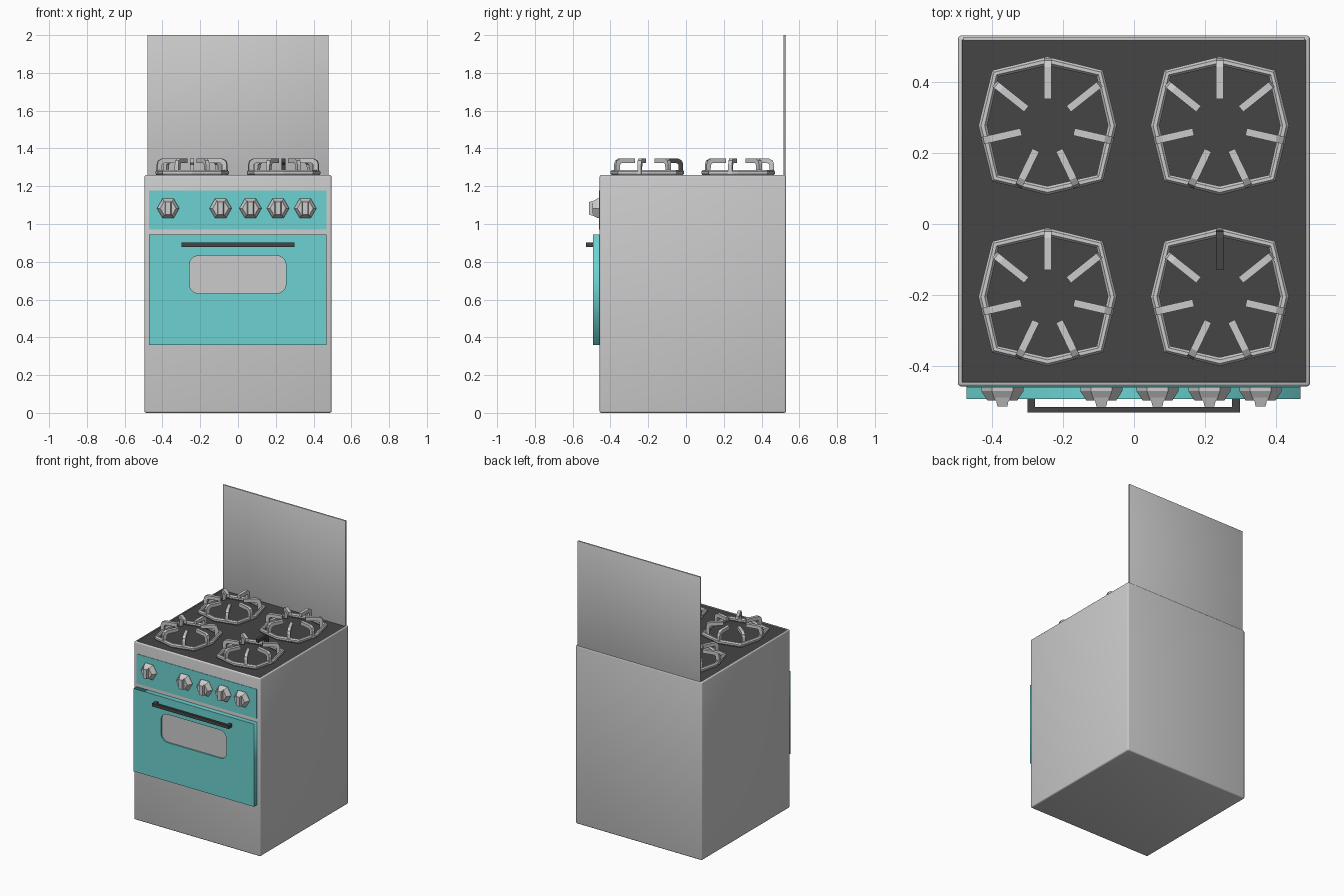
import bpy, bmesh, math
from mathutils import Vector, Matrix

if "Cube" in bpy.data.objects:
    bpy.data.objects.remove(bpy.data.objects["Cube"])


def material(name, rgb):
    m = bpy.data.materials.new(name)
    m.diffuse_color = (*rgb, 1)
    m.use_nodes = True
    m.node_tree.nodes["Principled BSDF"].inputs["Base Color"].default_value = m.diffuse_color
    return m


TEAL = material("teal_enamel", (0.15, 0.65, 0.64))
DARK = material("dark_enamel", (0.06, 0.06, 0.06))
GREY = material("grey_metal", (0.8, 0.8, 0.8))


def finish(name, bm, mats=(), smooth=None):
    bmesh.ops.recalc_face_normals(bm, faces=bm.faces)
    me = bpy.data.meshes.new(name)
    bm.to_mesh(me)
    bm.free()
    for m in mats:
        me.materials.append(m)
    ob = bpy.data.objects.new(name, me)
    bpy.context.collection.objects.link(ob)
    if smooth:
        bpy.ops.object.select_all(action='DESELECT')
        ob.select_set(True)
        bpy.context.view_layer.objects.active = ob
        bpy.ops.object.shade_smooth_by_angle(angle=math.radians(smooth))
    return ob


def add_box(bm, lo, hi):
    lo, hi = Vector(lo), Vector(hi)
    mat = Matrix.Translation((lo + hi) / 2) @ Matrix.Diagonal((*(hi - lo), 1))
    return bmesh.ops.create_cube(bm, size=1, matrix=mat)["verts"]


def box(name, lo, hi, mats=(), bevel=0):
    bm = bmesh.new()
    add_box(bm, lo, hi)
    if bevel:
        bmesh.ops.bevel(bm, geom=bm.edges[:], offset=bevel, segments=2,
                        profile=0.5, affect='EDGES')
    return finish(name, bm, mats, 40 if bevel else None)


def rounded_rect(x0, x1, z0, z1, r, n=6):
    pts = []
    for cx, cz, a0 in ((x1 - r, z1 - r, 0), (x0 + r, z1 - r, 90),
                       (x0 + r, z0 + r, 180), (x1 - r, z0 + r, 270)):
        for i in range(n + 1):
            a = math.radians(a0 + 90 * i / n)
            pts.append((cx + r * math.cos(a), cz + r * math.sin(a)))
    return pts


def front_plate(name, loops, y0, y1, mats=()):
    """Filled outline (later loops are holes) standing in the xz plane."""
    cu = bpy.data.curves.new(name, 'CURVE')
    cu.dimensions, cu.fill_mode, cu.extrude = '2D', 'BOTH', (y1 - y0) / 2
    for loop in loops:
        sp = cu.splines.new('POLY')
        sp.points.add(len(loop) - 1)
        for p, (x, z) in zip(sp.points, loop):
            p.co = (x, z, 0, 1)
        sp.use_cyclic_u = True
    for m in mats:
        cu.materials.append(m)
    ob = bpy.data.objects.new(name, cu)
    bpy.context.collection.objects.link(ob)
    ob.rotation_euler.x = math.pi / 2
    ob.location.y = (y0 + y1) / 2
    bpy.ops.object.select_all(action='DESELECT')
    ob.select_set(True)
    bpy.context.view_layer.objects.active = ob
    bpy.ops.object.convert(target='MESH')
    return ob


# Body with rounded edges and a sunken dark cooktop
bm = bmesh.new()
add_box(bm, (-0.495, -0.457, 0), (0.495, 0.53, 1.26))
bmesh.ops.bevel(bm, geom=bm.edges[:], offset=0.01, segments=3,
                profile=0.5, affect='EDGES')
top = max(bm.faces, key=lambda f: f.calc_center_median().z + f.calc_area())
bmesh.ops.inset_region(bm, faces=[top], thickness=0.003)
bmesh.ops.inset_region(bm, faces=[top], thickness=0.001, depth=-0.006)
top.material_index = 1
finish("stove_body", bm, (GREY, DARK), 35)

# Raised lid behind the cooktop
box("lid", (-0.48, 0.515, 1.25), (0.48, 0.526, 2.0), bevel=0.002)

# Control panel
box("control_panel", (-0.47, -0.460, 0.97), (0.468, -0.45, 1.178), (TEAL,))

# Oven door with a rounded window
frame = [(-0.471, 0.36), (0.468, 0.36), (0.468, 0.945), (-0.471, 0.945)]
front_plate("oven_door", [frame, rounded_rect(-0.258, 0.254, 0.633, 0.832, 0.05)],
            -0.492, -0.456, (TEAL,))
front_plate("oven_window", [rounded_rect(-0.258, 0.254, 0.633, 0.832, 0.05)],
            -0.482, -0.458)

# Door handle: bar with two posts
bm = bmesh.new()
add_box(bm, (-0.30, -0.53, 0.879), (0.298, -0.514, 0.902))
for x in (-0.30, 0.276):
    add_box(bm, (x, -0.516, 0.879), (x + 0.022, -0.49, 0.902))
finish("door_handle", bm, (DARK,))


# Hexagonal knobs with a tapered finger grip
def knob(name, x, z=1.083):
    bm = bmesh.new()
    for r1, r2, y, d in ((0.059, 0.059, -0.456, 0.014), (0.059, 0.042, -0.470, 0.026)):
        mat = (Matrix.Translation((x, y - d / 2, z)) @ Matrix.Rotation(math.pi / 2, 4, 'X')
               @ Matrix.Rotation(math.pi / 6 * 2, 4, 'Z'))
        hexa = bmesh.ops.create_cone(bm, cap_ends=True, segments=6, radius1=r1,
                                     radius2=r2, depth=d, matrix=mat)["verts"]
        # put the hexagon points left and right
        if max(abs(v.co.x - x) for v in hexa) < r1 * 0.95:
            bmesh.ops.rotate(bm, verts=hexa, cent=(x, 0, z),
                             matrix=Matrix.Rotation(math.pi / 6, 3, 'Y'))
    grip = add_box(bm, (x - 0.023, -0.513, z - 0.046), (x + 0.023, -0.472, z + 0.046))
    for v in grip:
        if v.co.y < -0.5:
            v.co.x = x + (v.co.x - x) * 0.6
            v.co.z = z + (v.co.z - z) * 0.72
    finish(name, bm)


for i, x in enumerate((-0.37, -0.092, 0.066, 0.212, 0.356)):
    knob(f"knob_{i + 1}", x)

# Pan supports: eight-sided ring with seven bent fingers
FINGER = [(0.190, 1.262), (0.190, 1.315), (0.184, 1.335), (0.165, 1.346),
          (0.076, 1.346), (0.076, 1.322), (0.155, 1.322), (0.165, 1.314), (0.168, 1.262)]


def pan_support(name, cx, cy, dark_finger=False):
    bm = bmesh.new()
    rings = []
    for i in range(8):
        a = i * math.pi / 4
        r = 0.182 if i % 2 == 0 else 0.208
        ring = []
        for k in range(8):
            b = math.radians(22.5 + 45 * k)
            rr = r + 0.0135 * math.cos(b)
            ring.append(bm.verts.new((cx + rr * math.cos(a), cy + rr * math.sin(a),
                                      1.272 + 0.016 * math.sin(b))))
        rings.append(ring)
    for i in range(8):
        p, q = rings[i], rings[(i + 1) % 8]
        for k in range(8):
            m = (k + 1) % 8
            bm.faces.new((p[k], q[k], q[m], p[m]))
    for j in range(7):
        a = math.pi / 2 + j * math.tau / 7
        d, s = Vector((math.cos(a), math.sin(a), 0)), Vector((-math.sin(a), math.cos(a), 0))
        sides = [[bm.verts.new(Vector((cx, cy, z)) + d * r + s * w) for r, z in FINGER]
                 for w in (-0.0105, 0.0105)]
        faces = [bm.faces.new(sides[0]), bm.faces.new(sides[1][::-1])]
        n = len(FINGER)
        for k in range(n):
            m = (k + 1) % n
            faces.append(bm.faces.new((sides[0][k], sides[1][k], sides[1][m], sides[0][m])))
        for f in faces:
            f.material_index = int(dark_finger and j == 0)
    finish(name, bm, (GREY, DARK))


for side, cx in (("left", -0.243), ("right", 0.241)):
    for row, cy in (("front", -0.205), ("back", 0.276)):
        pan_support(f"pan_support_{row}_{side}", cx, cy, side == "right" and row == "front")
